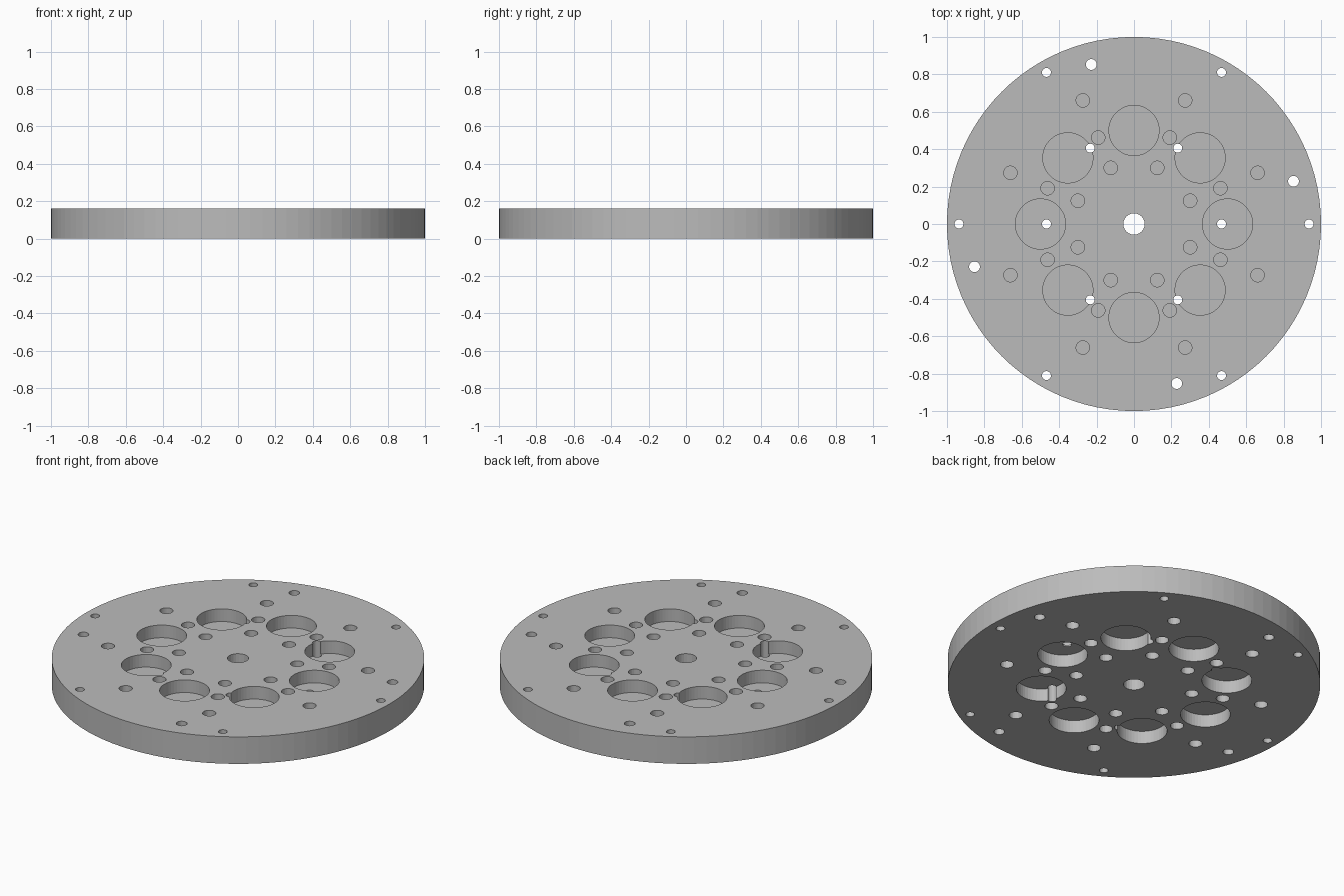
import bpy
import bmesh
from math import cos, sin, radians
from mathutils import Matrix, Vector

if "Cube" in bpy.data.objects:
    bpy.data.objects.remove(bpy.data.objects["Cube"], do_unlink=True)

THICK = 0.16       # plate thickness
DEPTH = 0.075      # depth of the blind pockets on each face

# Single grey metal
metal = bpy.data.materials.new("plain grey metal")
metal.use_nodes = True
grey = (0.5, 0.5, 0.5, 1)
metal.diffuse_color = grey
metal.node_tree.nodes["Principled BSDF"].inputs["Base Color"].default_value = grey


def add_cylinder(bm, x, y, radius, low, high, sides):
    centre = Matrix.Translation(Vector((x, y, (low + high) / 2)))
    bmesh.ops.create_cone(bm, cap_ends=True, segments=sides, radius1=radius,
                          radius2=radius, depth=high - low, matrix=centre)


def make_object(name, bm):
    mesh = bpy.data.meshes.new(name)
    bm.to_mesh(mesh)
    bm.free()
    mesh.materials.append(metal)
    obj = bpy.data.objects.new(name, mesh)
    bpy.context.collection.objects.link(obj)
    return obj


def ring(count, distance, start=0):
    for i in range(count):
        angle = radians(start + 360 * i / count)
        yield distance * cos(angle), distance * sin(angle)


# Round plate
bm = bmesh.new()
add_cylinder(bm, 0, 0, 1, 0, THICK, 96)
plate = make_object("round_plate", bm)

# Blind pockets on both faces: one ring of large ones, three of small ones
pockets = bmesh.new()
for count, distance, start, radius, sides in (
        (8, 0.5, 0, 0.134, 48),
        (8, 0.325, 22.5, 0.036, 24),
        (8, 0.5, 22.5, 0.036, 24),
        (8, 0.715, 22.5, 0.036, 24)):
    for x, y in ring(count, distance, start):
        add_cylinder(pockets, x, y, radius, THICK - DEPTH, THICK + 0.1, sides)
        add_cylinder(pockets, x, y, radius, -0.1, DEPTH, sides)

# Through holes: centre bore, two rings of pin holes, four bolt holes
holes = bmesh.new()
for count, distance, start, radius in (
        (1, 0, 0, 0.057),
        (6, 0.468, 0, 0.024),
        (6, 0.936, 0, 0.024),
        (4, 0.883, 15, 0.029)):
    for x, y in ring(count, distance, start):
        add_cylinder(holes, x, y, radius, -0.2, THICK + 0.2, 24)

# Cut the plate, then discard the cutters
cutters = [make_object("pocket_cutter", pockets), make_object("hole_cutter", holes)]
for cutter in cutters:
    cutter.hide_render = True
    cut = plate.modifiers.new(cutter.name, 'BOOLEAN')
    cut.operation = 'DIFFERENCE'
    cut.solver = 'EXACT'
    cut.object = cutter
bpy.context.view_layer.update()
graph = bpy.context.evaluated_depsgraph_get()
finished = bpy.data.meshes.new_from_object(plate.evaluated_get(graph))
plate.modifiers.clear()
plate.data = finished
for cutter in cutters:
    bpy.data.objects.remove(cutter, do_unlink=True)
